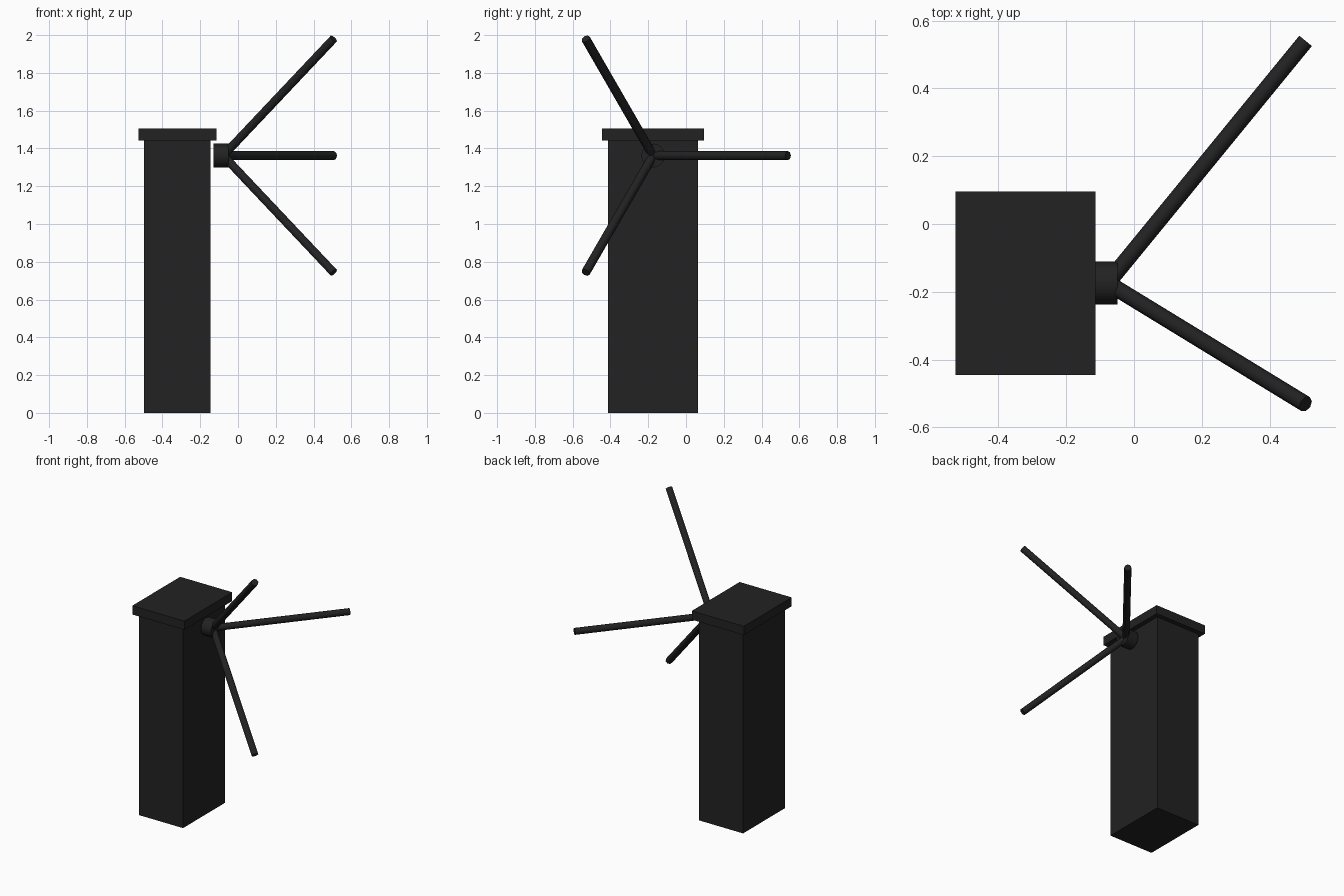
import bpy, math
from mathutils import Vector

if "Cube" in bpy.data.objects:
    bpy.data.objects.remove(bpy.data.objects["Cube"])

black = bpy.data.materials.new("matte black")
black.diffuse_color = (0.016, 0.016, 0.016, 1)
black.use_nodes = True
black.node_tree.nodes["Principled BSDF"].inputs["Base Color"].default_value = black.diffuse_color


def box(name, lo, hi):
    lo, hi = Vector(lo), Vector(hi)
    bpy.ops.mesh.primitive_cube_add(size=1, location=(lo + hi) / 2)
    ob = bpy.context.object
    ob.name = name
    ob.scale = hi - lo
    bpy.ops.object.transform_apply(location=False, rotation=False, scale=True)
    ob.data.materials.append(black)


def rod(name, a, b, radius, sides):
    a, b = Vector(a), Vector(b)
    bpy.ops.mesh.primitive_cylinder_add(vertices=sides, radius=radius,
                                        depth=(b - a).length, location=(a + b) / 2)
    ob = bpy.context.object
    ob.name = name
    ob.rotation_euler = (b - a).to_track_quat('Z', 'Y').to_euler()
    ob.data.materials.append(black)
    bpy.ops.object.shade_smooth_by_angle(angle=math.radians(46))


# Pillar with overhanging lid
box("pillar", (-0.497, -0.414, 0), (-0.146, 0.063, 1.442))
box("lid", (-0.526, -0.446, 1.442), (-0.113, 0.096, 1.505))

# Hub standing just off the pillar's side
cy, cz = -0.174, 1.362
rod("hub", (-0.129, cy, cz), (-0.049, cy, cz), 0.063, 16)

# Three arms splayed outward around the hub axis
for i in range(3):
    t = math.radians(120 * i)
    tip = (0.506, cy + 0.714 * math.cos(t), cz + 0.714 * math.sin(t))
    rod(f"arm_{i + 1}", (-0.078, cy, cz), tip, 0.024, 8)
